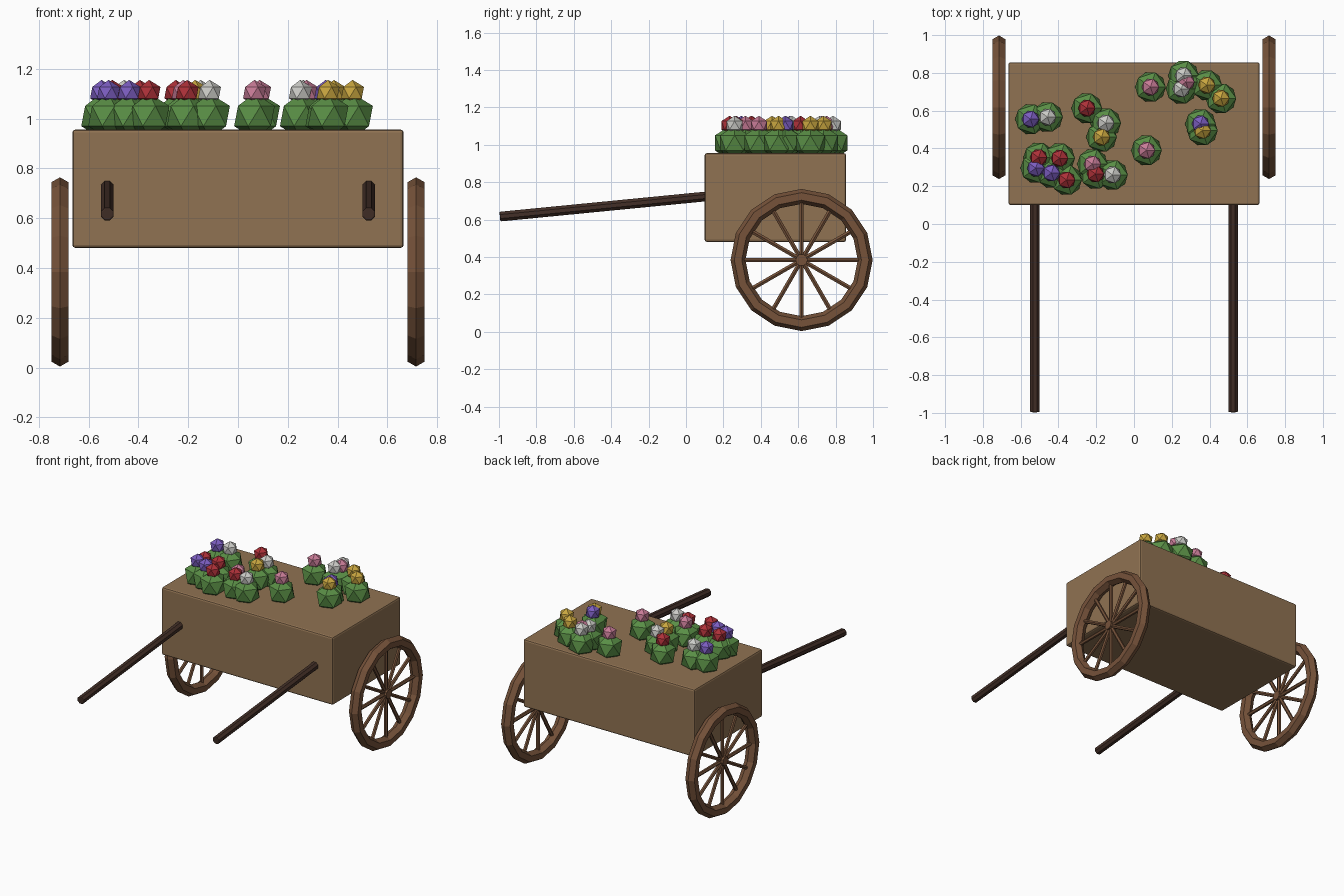
import bpy, bmesh
from math import pi, sin, cos
from mathutils import Vector, Matrix

if "Cube" in bpy.data.objects:
    bpy.data.objects.remove(bpy.data.objects["Cube"])


def mat(name, rgb):
    m = bpy.data.materials.new(name)
    m.diffuse_color = (*rgb, 1)
    m.use_nodes = True
    m.node_tree.nodes["Principled BSDF"].inputs["Base Color"].default_value = m.diffuse_color
    return m


WOOD = mat("wood", (0.28, 0.17, 0.085))
WHEEL = mat("wheel_wood", (0.18, 0.085, 0.042))
DARK = mat("dark_wood", (0.055, 0.028, 0.02))
GREEN = mat("leaf_green", (0.10, 0.27, 0.06))
PETALS = {
    "red": mat("petal_red", (0.42, 0.03, 0.04)),
    "purple": mat("petal_purple", (0.20, 0.11, 0.53)),
    "yellow": mat("petal_yellow", (0.58, 0.38, 0.05)),
    "pink": mat("petal_pink", (0.58, 0.20, 0.31)),
    "white": mat("petal_white", (0.60, 0.60, 0.57)),
}


def finish(bm, name, material):
    bmesh.ops.recalc_face_normals(bm, faces=bm.faces)
    me = bpy.data.meshes.new(name)
    bm.to_mesh(me)
    bm.free()
    ob = bpy.data.objects.new(name, me)
    bpy.context.collection.objects.link(ob)
    me.materials.append(material)
    return ob


def rod(bm, a, b, r, sides):
    a, b = Vector(a), Vector(b)
    d = b - a
    m = (Matrix.Translation((a + b) / 2) @ d.to_track_quat('Z', 'Y').to_matrix().to_4x4()
         @ Matrix.Rotation(pi / sides, 4, 'Z'))
    bmesh.ops.create_cone(bm, cap_ends=True, segments=sides, radius1=r, radius2=r,
                          depth=d.length, matrix=m)


def bevel(ob, width):
    mod = ob.modifiers.new("bevel", 'BEVEL')
    mod.width = width
    mod.segments = 2
    mod.limit_method = 'ANGLE'
    mod.angle_limit = 1.0


# Cart box
bm = bmesh.new()
bmesh.ops.create_cube(bm, size=1, matrix=Matrix.Translation((0, 0.478, 0.718))
                      @ Matrix.Diagonal((1.33, 0.756, 0.475, 1)))
bevel(finish(bm, "cart_box", WOOD), 0.012)

CY, CZ, MAJOR, MINOR, SEG = 0.618, 0.384, 0.34, 0.04, 16
for side, sx in (("left", -1), ("right", 1)):
    # Rim: hexagonal section swept around the axle
    cx = 0.715 * sx
    bm = bmesh.new()
    rings = []
    for i in range(SEG):
        a = 2 * pi * i / SEG
        ring = []
        for j in range(6):
            t = 2 * pi * j / 6
            r = MAJOR + MINOR * cos(t)
            ring.append(bm.verts.new((cx + MINOR * sin(t), CY + r * cos(a), CZ + r * sin(a))))
        rings.append(ring)
    for i in range(SEG):
        p, q = rings[i], rings[(i + 1) % SEG]
        for j in range(6):
            k = (j + 1) % 6
            bm.faces.new((p[j], p[k], q[k], q[j]))
    finish(bm, side + "_wheel_rim", WHEEL)

    # Spokes and hub
    bm = bmesh.new()
    for i in range(12):
        a = 2 * pi * i / 12
        rod(bm, (cx, CY, CZ), (cx, CY + MAJOR * cos(a), CZ + MAJOR * sin(a)), 0.013, 6)
    finish(bm, side + "_wheel_spokes", WHEEL)
    bm = bmesh.new()
    rod(bm, (cx - 0.025, CY, CZ), (cx + 0.025, CY, CZ), 0.032, 10)
    finish(bm, side + "_wheel_hub", WHEEL)

    # Pull handle
    bm = bmesh.new()
    rod(bm, (0.525 * sx, -0.995, 0.616), (0.525 * sx, 0.13, 0.726), 0.028, 8)
    bevel(finish(bm, side + "_handle", DARK), 0.006)

# Flowers: colour and position on the box top
FLOWERS = [
    ("pink", .087, .725), ("white", .262, .785), ("white", .25, .715), ("pink", .275, .752),
    ("yellow", .385, .735), ("yellow", .46, .665), ("purple", .352, .53), ("yellow", .362, .495),
    ("pink", .066, .39), ("red", -.25, .613), ("white", -.15, .534), ("yellow", -.172, .46),
    ("purple", -.548, .555), ("white", -.458, .566), ("red", -.505, .352), ("red", -.394, .348),
    ("purple", -.52, .296), ("purple", -.437, .27), ("red", -.357, .233), ("pink", -.22, .317),
    ("red", -.204, .265), ("white", -.114, .26),
]
for n, (colour, x, y) in enumerate(FLOWERS, 1):
    for part, z, r, m in (("foliage", 1.01, 0.091, GREEN), ("blossom", 1.104, 0.051, PETALS[colour])):
        bm = bmesh.new()
        bmesh.ops.create_icosphere(bm, subdivisions=1, radius=r,
                                   matrix=Matrix.Translation((x, y, z)))
        finish(bm, f"{part}_{n}", m)
